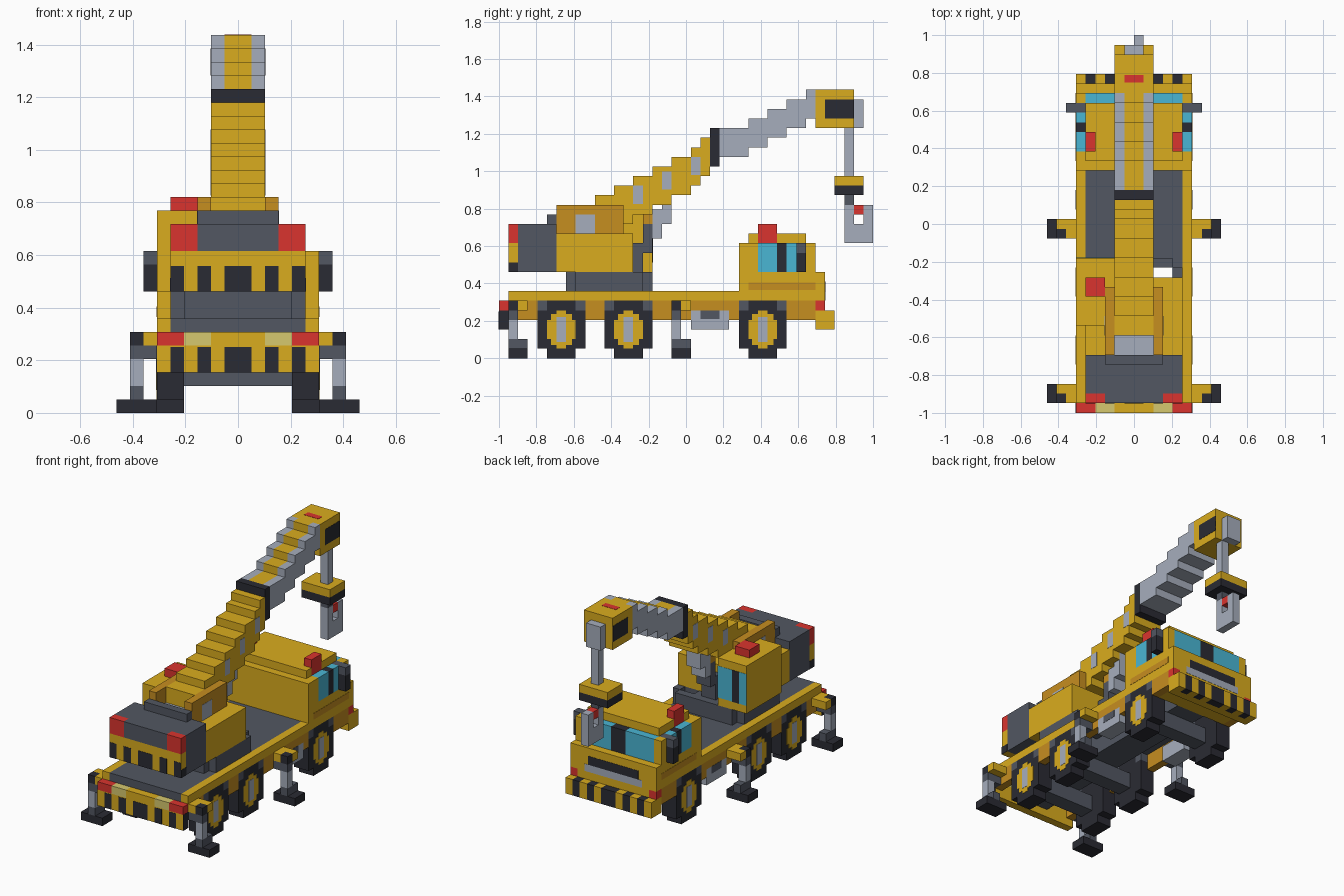
import bpy, bmesh
from mathutils import Vector

cube = bpy.data.objects.get("Cube")
if cube:
    bpy.data.objects.remove(cube)

U = 2 / 39          # one block of the model
T = 0.03            # thickness of painted plates, in blocks


def linear(c):
    c /= 255
    return c / 12.92 if c <= 0.04045 else ((c + 0.055) / 1.055) ** 2.4


def material(name, *rgb):
    m = bpy.data.materials.new(name)
    colour = [linear(c) for c in rgb] + [1]
    m.use_nodes = True
    m.diffuse_color = colour
    m.node_tree.nodes["Principled BSDF"].inputs["Base Color"].default_value = colour
    return m


gold = material("gold yellow", 218, 172, 30)
orange = material("dark orange", 198, 142, 32)
dark = material("dark grey", 82, 87, 98)
light = material("light grey", 166, 174, 188)
black = material("black", 42, 43, 51)
red = material("red", 218, 52, 46)
blue = material("window blue", 74, 182, 212)
pale = material("pale yellow", 214, 200, 110)


def part(name, mat, *boxes, mirror=False):
    """Boxes given as (x range, y range, z range) in blocks, y from the rear."""
    bm = bmesh.new()
    for xs, ys, zs in boxes:
        lo, hi = (Vector((xs[i], ys[i] - 19.5, zs[i])) * U for i in (0, 1))
        for v in bmesh.ops.create_cube(bm, size=1)["verts"]:
            v.co = [lo[k] if v.co[k] < 0 else hi[k] for k in range(3)]
    mesh = bpy.data.meshes.new(name)
    bm.to_mesh(mesh)
    bm.free()
    mesh.materials.append(mat)
    obj = bpy.data.objects.new(name, mesh)
    bpy.context.collection.objects.link(obj)
    if mirror:
        mod = obj.modifiers.new("mirror", "MIRROR")
        mod.use_mirror_merge = False


def centred(half):
    return (-half, half)


def side(x):
    """Thin range for a plate lying on a side face."""
    return (x - T, x + T)


# Chassis: open underneath, with a central beam
part("deck", dark, ((0, 5), (1, 14), (6, 7)), ((0, 5), (15, 25), (6, 7)),
     ((0, 2), (14, 15), (6, 7)), ((4, 5), (14, 15), (6, 7)), mirror=True)
part("deck_rail", gold, ((5, 6), (1, 25), (6, 7)), mirror=True)
part("frame", dark, (centred(2), (1, 30), (4, 6)))
part("side_panel", orange, *[((5, 6), ys, (4, 6)) for ys in ((1, 4), (9, 11), (16, 20), (24, 25), (30, 33))],
     ((5, 6), (20, 24), (5, 6)), mirror=True)
part("fuel_tank", light, ((4, 6), (20, 24), (3, 5)), mirror=True)
part("tank_cap", dark, (side(6), (21, 23), (4.1, 5)), mirror=True)

# Wheels
for label, y in (("rear", 4), ("middle", 11), ("front", 25)):
    part(label + "_wheel", black, ((4, 6), (y, y + 5), (1, 5)),
         ((4, 6), (y + 1, y + 4), (0, 6)), mirror=True)
    part(label + "_fender", dark, ((4, 6), (y, y + 1), (5, 6)),
         ((4, 6), (y + 4, y + 5), (5, 6)), mirror=True)
    part(label + "_hub", gold, (side(6), (y + 1, y + 4), (2, 4)),
         (side(6), (y + 1.4, y + 3.6), (1.4, 4.6)),
         (side(6), (y + 2, y + 3), (1, 5)), mirror=True)
    part(label + "_hub_centre", light, ((6, 6 + 2 * T), (y + 2, y + 3), (1.7, 4.3)), mirror=True)
    part(label + "_axle", dark, (centred(4), (y + 1, y + 3), (2, 4)))

# Outriggers
for label, y in (("rear", 1), ("middle", 18)):
    part(label + "_outrigger_arm", gold, ((6, 8), (y + 1, y + 2), (5, 6)),
         ((6, 7), (y, y + 1), (5, 6)), mirror=True)
    part(label + "_outrigger_cap", black, ((7, 8), (y, y + 1), (5, 6)), mirror=True)
    part(label + "_outrigger_bracket", dark, ((6, 8), (y, y + 1), (4, 5)),
         ((7, 8), (y, y + 2), (1, 2)), mirror=True)
    part(label + "_outrigger_leg", light, ((7, 8), (y, y + 1), (2, 4)), mirror=True)
    part(label + "_outrigger_foot", black, ((6, 9), (y, y + 2), (0, 1)), mirror=True)

# Rear bumper with lamps and stripes
STRIPES = ((0, 1), (2, 3), (4, 5))
part("rear_bumper", gold, (centred(6), (0, 1), (3, 5)), (centred(2), (0, 1), (5, 6)))
part("rear_bumper_end", black, (side(6), (0, 1), (3, 5)), mirror=True)
part("rear_bumper_stripe", black, *[(xs, (-T, T), (3, 4.9)) for xs in STRIPES], mirror=True)
part("rear_lamp", red, ((4, 6), (0, 1), (5, 6)), mirror=True)
part("reverse_lamp", pale, ((2, 4), (0, 1), (5, 6)), mirror=True)

# Driving cab
part("cab_body", gold, (centred(6), (25, 34), (6, 9)), (centred(5), (25, 32), (9, 12)),
     (centred(5), (30, 33), (4, 6)), (centred(6), (33, 34), (4, 5)), (centred(5), (33, 34), (5, 6)))
part("cab_roof", gold, (centred(5), (26, 27), (12, 13)), (centred(4), (27, 29), (12, 13)),
     (centred(5), (29, 32), (12, 13)))
part("cab_pillar", gold, ((5, 6), (25, 27), (9, 12)), ((5, 6), (32, 33), (9, 12)), mirror=True)
part("cab_side_window", blue, ((5, 6), (27, 29), (9, 12)), ((5, 6), (30, 31), (9, 12)), mirror=True)
part("cab_door_pillar", black, ((5, 6), (29, 30), (9, 12)), mirror=True)
part("mirror_glass", black, ((5, 7), (31, 32), (9, 11)), mirror=True)
part("mirror_top", dark, ((5, 7), (31, 32), (11, 12)), mirror=True)
part("windshield", blue, ((1, 5), (32, 33), (9, 12)), mirror=True)
part("windshield_pillar", black, (centred(1), (32, 33), (9, 12)))
part("cab_side_trim", orange, (side(6), (26, 33), (7.1, 7.9)), mirror=True)
part("cab_beacon", red, ((4, 5), (27, 29), (12, 14)), mirror=True)
part("grille", black, (centred(3.5), (34 - T, 34 + T), (6.9, 8)))
part("grille_bar", light, (centred(4), (34 - T, 34 + T), (6, 6.9)))
part("front_lamp", red, ((5, 6), (33, 34), (5, 6)), mirror=True)
part("front_bumper", gold, (centred(6), (33, 34), (3, 4)))
part("front_bumper_block", gold, *[((x, x + 1), (34, 35), (3, 5)) for x in (1, 3, 5)], mirror=True)
part("front_bumper_stripe", black, *[(xs, (34, 35), (3, 5)) for xs in STRIPES], mirror=True)

# Turret, with a gap in its base beside the lifting cylinder
part("turret_base", dark, ((0, 4), (7, 14), (7, 9)), ((0, 5), (8, 14), (7, 9)),
     ((0, 2), (14, 16), (7, 9)), ((4, 5), (14, 15), (7, 9)), ((2, 4), (15, 16), (7, 9)), mirror=True)
part("turret_body", gold, (centred(5), (6, 14), (9, 13)))
part("boom_cheek", orange, ((2, 3), (6, 13), (13, 16)), mirror=True)
part("cheek_panel", light, (side(3), (8, 10), (13, 15)), mirror=True)
part("boom_foot", light, (centred(2), (6, 8), (13, 14)))

# Operator cab
part("operator_cab", gold, ((-6, -3), (9, 16), (9, 15)), ((-3, -2), (13, 16), (9, 15)))
part("operator_window", blue, ((-6, -2), (16 - T, 16 + T), (10, 14)))
part("operator_window_pillar", black, ((-5, -4), (16, 16 + 2 * T), (10, 14)))
part("operator_beacon", red, ((-5, -3), (12, 14), (15, 16)))

# Counterweight
part("counterweight", dark, (centred(5), (2, 6), (9, 14)), (centred(3), (1, 2), (12, 14)),
     (centred(3), (5, 6), (14, 15)))
part("counterweight_tail", gold, (centred(5), (1, 2), (9, 12)))
part("counterweight_stripe", black, *[(xs, (1 - T, 1 + T), (9, 10.9)) for xs in STRIPES],
     (side(5), (1, 2), (9, 10)), mirror=True)
part("counterweight_lamp", red, ((3, 5), (1, 2), (12, 14)), mirror=True)

# Lifting cylinder
part("lift_cylinder", dark, (centred(1), (14, 15), (9, 12)), (centred(1), (15, 16), (11, 14)))
part("lift_rod", light, *[(centred(1), (16 + i, 17 + i), (12.5 + 1.5 * i, 15.5 + 1.5 * i)) for i in range(2)])
part("lift_bracket", orange, (centred(1), (15, 16), (14, 16)))

# Boom: stepped lower section, collar, stepped inner section
part("lower_boom", gold, *[(centred(2), (8 + 2 * i, 10 + 2 * i), (12 + i, 16 + i)) for i in range(6)],
     (centred(2), (20, 21), (18, 22)), (centred(2), (21, 22), (19, 23)))
part("lower_boom_panel", light, *[(side(2), (14 + 3 * i, 15 + 3 * i), (16.1 + 1.5 * i, 18 + 1.5 * i))
                                  for i in range(3)], mirror=True)
part("boom_collar", black, (centred(2), (22, 23), (20, 24)))
steps = [((23, 26), 21)] + [((24 + 2 * i, 26 + 2 * i), 21 + i) for i in range(1, 4)] + [((32, 33), 25)]
part("inner_boom", light, *[((1, 2), ys, (z, z + 3)) for ys, z in steps],
     *[((0, 1), ys, (z, z + 2)) for ys, z in steps], mirror=True)
part("inner_boom_stripe", gold, *[(centred(1), ys, (z + 2, z + 3)) for ys, z in steps])

# Boom head
part("boom_head", gold, (centred(2), (33, 37), (24, 28)))
part("head_side_panel", black, (side(2), (34, 37), (25, 27)), mirror=True)
part("head_mark", red, (centred(1), (34.1, 34.9), (28 - T, 28 + T)))
part("head_pulley", light, (centred(1), (37, 38), (24, 27)))

# Cable and hook
part("cable", light, ((0, 1), (36, 37), (19, 24)))
part("hook_block", gold, (centred(2), (35, 38), (18, 19)))
part("hook_block_base", black, (centred(2), (35, 38), (17, 18)))
part("hook_swivel", dark, ((0, 1), (36, 37), (16, 17)))
part("hook_latch", red, ((0, 1), (37, 38), (15, 16)))
part("hook", light, ((0, 1), (36, 39), (12, 14)), ((0, 1), (36, 37), (14, 16)), ((0, 1), (38, 39), (14, 16)))
